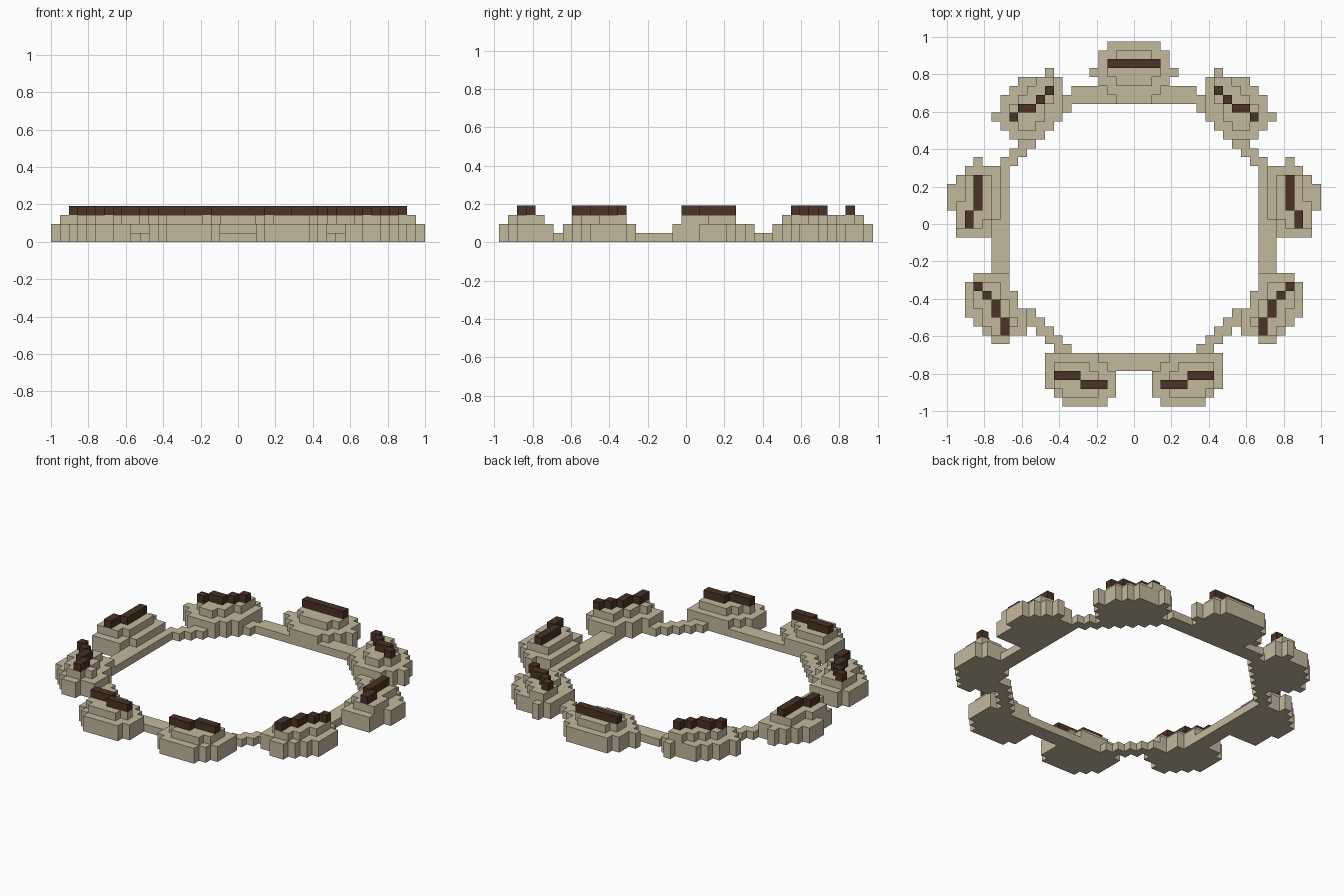
import bpy
import bmesh

if "Cube" in bpy.data.objects:
    bpy.data.objects.remove(bpy.data.objects["Cube"], do_unlink=True)

UNIT = 1 / 21          # size of one block
HALF_ROWS = 20.5       # rows are counted from the front edge


def make_material(name, colour):
    material = bpy.data.materials.new(name)
    material.use_nodes = True
    material.diffuse_color = colour
    shader = material.node_tree.nodes["Principled BSDF"]
    shader.inputs["Base Color"].default_value = colour
    shader.inputs["Roughness"].default_value = 0.9
    return material


stone = make_material("sandstone", (0.55, 0.48, 0.34, 1))
wood = make_material("dark_wood", (0.07, 0.032, 0.017, 1))


def cells_from(top_row, spans):
    """Set of blocks from one (start, end) span per row, going forwards."""
    return {(column, top_row - step)
            for step, (start, end) in enumerate(spans)
            for column in range(start, end)}


def mirrored(cells):
    return {(-1 - column, row) for column, row in cells}


def build_blocks(name, heights, bottom, material):
    """Skin a stepped block shape; heights maps each cell to its top level."""
    bm = bmesh.new()

    def face(points):
        bm.faces.new([bm.verts.new((x * UNIT, (y - HALF_ROWS) * UNIT, z * UNIT))
                      for x, y, z in points])

    for (x, y), top in heights.items():
        corners = [(x, y), (x + 1, y), (x + 1, y + 1), (x, y + 1)]
        neighbours = [(x, y - 1), (x + 1, y), (x, y + 1), (x - 1, y)]
        face([(*corner, top) for corner in corners])
        face([(*corner, bottom) for corner in reversed(corners)])
        for side, neighbour in enumerate(neighbours):
            a, b = corners[side], corners[(side + 1) % 4]
            for level in range(heights.get(neighbour, bottom), top):
                face([(*a, level), (*b, level), (*b, level + 1), (*a, level + 1)])

    # Weld the blocks and merge coplanar faces
    bmesh.ops.remove_doubles(bm, verts=bm.verts, dist=UNIT / 100)
    bmesh.ops.dissolve_limit(bm, angle_limit=0.01, verts=bm.verts, edges=bm.edges)
    mesh = bpy.data.meshes.new(name)
    bm.to_mesh(mesh)
    bm.free()
    mesh.materials.append(material)
    obj = bpy.data.objects.new(name, mesh)
    bpy.context.collection.objects.link(obj)


def build_seat(name, base, cushion, rail):
    heights = {cell: 2 for cell in base}
    heights.update({cell: 3 for cell in cushion | rail})
    build_blocks(name + "_platform", heights, 0, stone)
    build_blocks(name + "_rail", {cell: 4 for cell in rail}, 3, wood)
    return set(heights)


# Back platform, symmetrical about the middle
back = [cells_from(40, [(0, 3), (0, 4), (0, 4), (0, 5), (0, 4), (0, 3), (0, 2)]),
        cells_from(39, [(0, 2), (0, 3), (0, 3), (0, 2)]),
        cells_from(38, [(0, 3)])]
used = build_seat("back", *[cells | mirrored(cells) for cells in back])

# Platforms that repeat on both sides: base, raised step, rail
pairs = {
    "rear_corner": [
        cells_from(37, [(9, 10), (8, 13), (8, 14), (8, 15), (8, 15),
                        (8, 16), (9, 15), (10, 14)]),
        cells_from(36, [(9, 11), (9, 12), (9, 13), (10, 14), (10, 14), (11, 13)]),
        cells_from(35, [(9, 10), (10, 11), (11, 13), (13, 14)])],
    "middle": [
        cells_from(27, [(17, 18), (15, 19), (15, 20)] + [(15, 21)] * 3
                   + [(15, 20), (16, 20), (16, 20)]),
        cells_from(25, [(16, 19)] * 3 + [(16, 20)] * 2 + [(17, 20)]),
        cells_from(25, [(17, 18)] * 4 + [(18, 19)] * 2)],
    "front_corner": [
        cells_from(14, [(14, 18), (14, 19), (13, 19), (13, 19), (12, 19),
                        (12, 18), (12, 17), (14, 16)]),
        cells_from(13, [(15, 18), (15, 18), (14, 18), (14, 17), (13, 17), (14, 16)]),
        cells_from(13, [(17, 18), (16, 17), (15, 16), (15, 16), (14, 15), (14, 15)])],
    "front": [
        cells_from(5, [(4, 10), (3, 10), (2, 10), (2, 10), (2, 9), (3, 8)]),
        cells_from(4, [(5, 9), (4, 9), (3, 9), (4, 8)]),
        cells_from(3, [(6, 9), (3, 6)])],
}
for name, layers in pairs.items():
    used |= build_seat("left_" + name, *layers)
    used |= build_seat("right_" + name, *map(mirrored, layers))

# Low path joining the platforms into a ring
path = cells_from(35, [(0, 7), (0, 8), (7, 8)])
path |= cells_from(29, [(11, 13), (12, 14), (13, 15)])
path |= cells_from(26, [(14, 16)] * 15)
path |= cells_from(10, [(11, 12), (10, 12), (9, 11), (8, 10), (7, 9), (0, 10), (0, 4)])
path |= mirrored(path)
build_blocks("ring_path", {cell: 1 for cell in path - used}, 0, stone)
